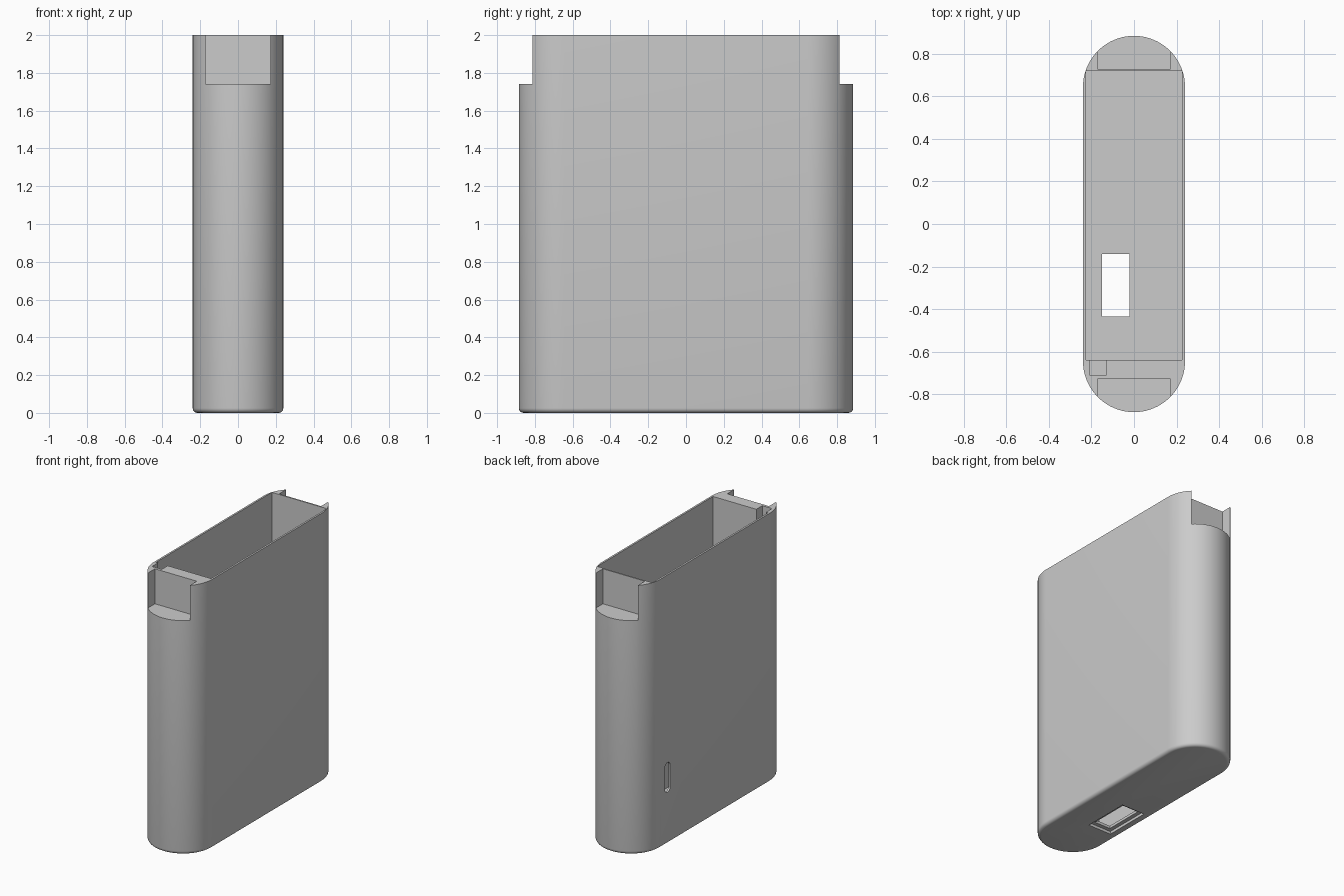
import bpy, bmesh, math
from mathutils import Vector

cube = bpy.data.objects.get("Cube")
if cube:
    bpy.data.objects.remove(cube, do_unlink=True)

HEIGHT, RADIUS, CENTRE_Y = 2.0, 0.24, 0.645
SEGMENTS = 40

grey = bpy.data.materials.new("plain grey")
grey.use_nodes = True
colour = (0.6, 0.6, 0.6, 1)
grey.diffuse_color = colour
grey.node_tree.nodes["Principled BSDF"].inputs["Base Color"].default_value = colour


def make_object(name, bm):
    bmesh.ops.recalc_face_normals(bm, faces=bm.faces)
    mesh = bpy.data.meshes.new(name)
    bm.to_mesh(mesh)
    bm.free()
    mesh.materials.append(grey)
    obj = bpy.data.objects.new(name, mesh)
    bpy.context.collection.objects.link(obj)
    return obj


def box(name, low, high, round_x=0):
    """Box between two corners; round_x rounds the edges that run along x."""
    low, high = Vector(low), Vector(high)
    bm = bmesh.new()
    bmesh.ops.create_cube(bm, size=1)
    for v in bm.verts:
        v.co = (low + high) / 2 + v.co * (high - low)
    if round_x:
        edges = [e for e in bm.edges
                 if abs(e.verts[0].co.x - e.verts[1].co.x) > 0.01]
        bmesh.ops.bevel(bm, geom=edges, offset=round_x, segments=6,
                        profile=0.5, affect='EDGES')
    return make_object(name, bm)


# Body: round-ended block with a softened bottom edge
bm = bmesh.new()
ring = []
for end in (1, -1):
    for i in range(SEGMENTS + 1):
        a = math.pi * i / SEGMENTS
        ring.append(bm.verts.new((end * RADIUS * math.cos(a),
                                  end * (CENTRE_Y + RADIUS * math.sin(a)), 0)))
base = bm.faces.new(ring)
top = bmesh.ops.extrude_face_region(bm, geom=[base], use_keep_orig=True)
for item in top["geom"]:
    if isinstance(item, bmesh.types.BMVert):
        item.co.z = HEIGHT
rim = [e for e in bm.edges if all(v.co.z < 0.01 for v in e.verts)]
bmesh.ops.bevel(bm, geom=rim, offset=0.025, segments=4, profile=0.5,
                affect='EDGES')
body = make_object("case_body", bm)

# Cutters: cavity, wire channel, end notches, floor window and side slot
cutters = [
    box("cavity_cutter", (-0.226, -0.64, 0.04), (0.226, 0.72, 2.2)),
    box("channel_cutter", (-0.21, -0.71, 0.1), (-0.13, -0.6, 2.2)),
    box("front_notch_cutter", (-0.172, -1, 1.74), (0.172, -0.73, 2.2)),
    box("back_notch_cutter", (-0.172, 0.73, 1.74), (0.172, 1, 2.2)),
    box("window_cutter", (-0.15, -0.435, -0.1), (-0.02, -0.14, 0.2)),
    box("window_recess_cutter", (-0.18, -0.465, -0.1), (0.01, -0.11, 0.02)),
    box("side_slot_cutter", (-0.3, 0.53, 0.385), (-0.1, 0.59, 0.605), 0.029),
]
bpy.ops.object.select_all(action='DESELECT')
body.select_set(True)
bpy.context.view_layer.objects.active = body
for cutter in cutters:
    cutter.hide_render = True
    mod = body.modifiers.new(cutter.name, 'BOOLEAN')
    mod.operation = 'DIFFERENCE'
    mod.solver = 'EXACT'
    mod.object = cutter
    bpy.ops.object.modifier_apply(modifier=mod.name)
    bpy.data.objects.remove(cutter, do_unlink=True)

bpy.ops.object.shade_smooth_by_angle(angle=math.radians(30))
